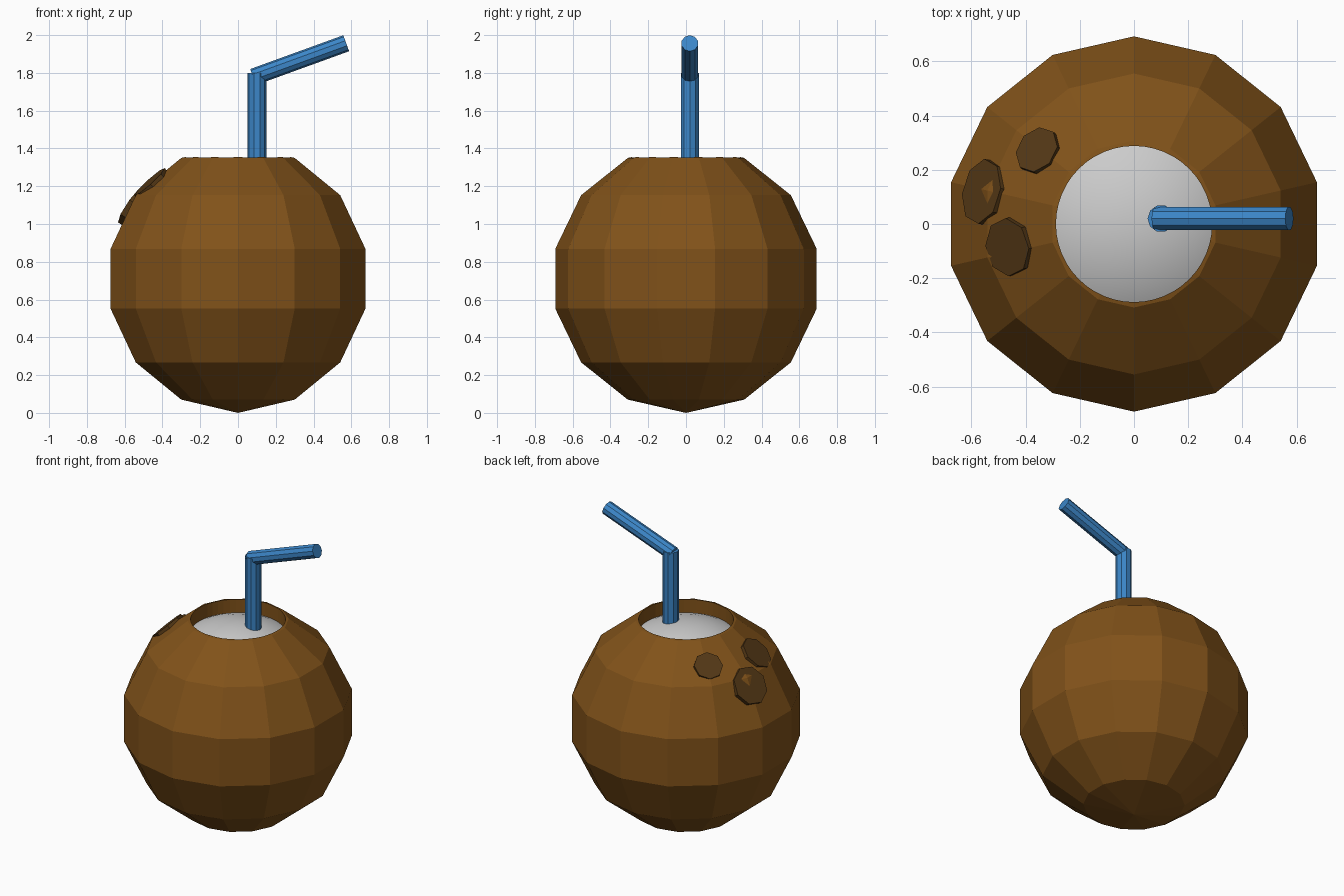
import bpy, math
from mathutils import Vector

if "Cube" in bpy.data.objects:
    bpy.data.objects.remove(bpy.data.objects["Cube"])

R = 0.71  # shell radius, also the height of its centre
CENTRE = Vector((0, 0, R))


def material(name, rgb):
    m = bpy.data.materials.new(name)
    m.diffuse_color = (*rgb, 1)
    m.use_nodes = True
    m.node_tree.nodes["Principled BSDF"].inputs["Base Color"].default_value = m.diffuse_color
    return m


def finish(name, mat=None):
    ob = bpy.context.object
    ob.name = name
    if mat:
        ob.data.materials.append(mat)
    return ob


def rod(name, start, end, radius, sides, mat=None, roll=0.0):
    """Cylinder running from start to end, one corner facing local x."""
    start, end = Vector(start), Vector(end)
    axis = end - start
    bpy.ops.mesh.primitive_cylinder_add(vertices=sides, radius=radius, depth=axis.length,
                                        location=(start + end) / 2)
    ob = finish(name, mat)
    # Turn the mesh so a corner lies on the x axis
    for v in ob.data.vertices:
        a = math.pi / 2 + roll
        x, y = v.co.x, v.co.y
        v.co.x = x * math.cos(a) - y * math.sin(a)
        v.co.y = x * math.sin(a) + y * math.cos(a)
    ob.rotation_euler = Vector((0, 0, 1)).rotation_difference(axis).to_euler()
    return ob


brown = material("shell_brown", (0.22, 0.085, 0.01))
dark = material("spot_brown", (0.09, 0.04, 0.008))
blue = material("straw_blue", (0.045, 0.24, 0.58))

# Faceted shell with a round drinking hole
bpy.ops.mesh.primitive_uv_sphere_add(segments=14, ring_count=7, radius=R, location=CENTRE)
shell = finish("shell", brown)
shell.data.shade_flat()

cutter = rod("hole_cutter", (0, 0, 1.15), (0, 0, 1.7), 0.288, 48, brown)
cutter.hide_render = True
cut = shell.modifiers.new("hole", "BOOLEAN")
cut.operation = "DIFFERENCE"
cut.solver = "EXACT"
cut.object = cutter
bpy.context.view_layer.objects.active = shell
bpy.ops.object.modifier_apply(modifier="hole")
bpy.data.objects.remove(cutter)

# Smooth pale flesh inside
bpy.ops.mesh.primitive_uv_sphere_add(segments=48, ring_count=24, radius=0.625, location=CENTRE)
finish("flesh").data.shade_smooth()

# Bent straw
rod("straw_upright", (0.1, 0.02, 1.0), (0.1, 0.02, 1.8), 0.05, 10, blue)
rod("straw_tip", (0.08, 0.02, 1.778), (0.573, 0.02, 1.957), 0.045, 10, blue)

# Three dark spots lying on the shell
spots = [((-0.36, 0.275, 0.535), 0.09),
         ((-0.56, 0.12, 0.395), 0.122),
         ((-0.465, -0.085, 0.51), 0.108)]
for i, (direction, radius) in enumerate(spots, 1):
    n = Vector(direction).normalized()
    rod(f"spot_{i}", CENTRE + n * 0.66, CENTRE + n * 0.70, radius, 8, dark)
